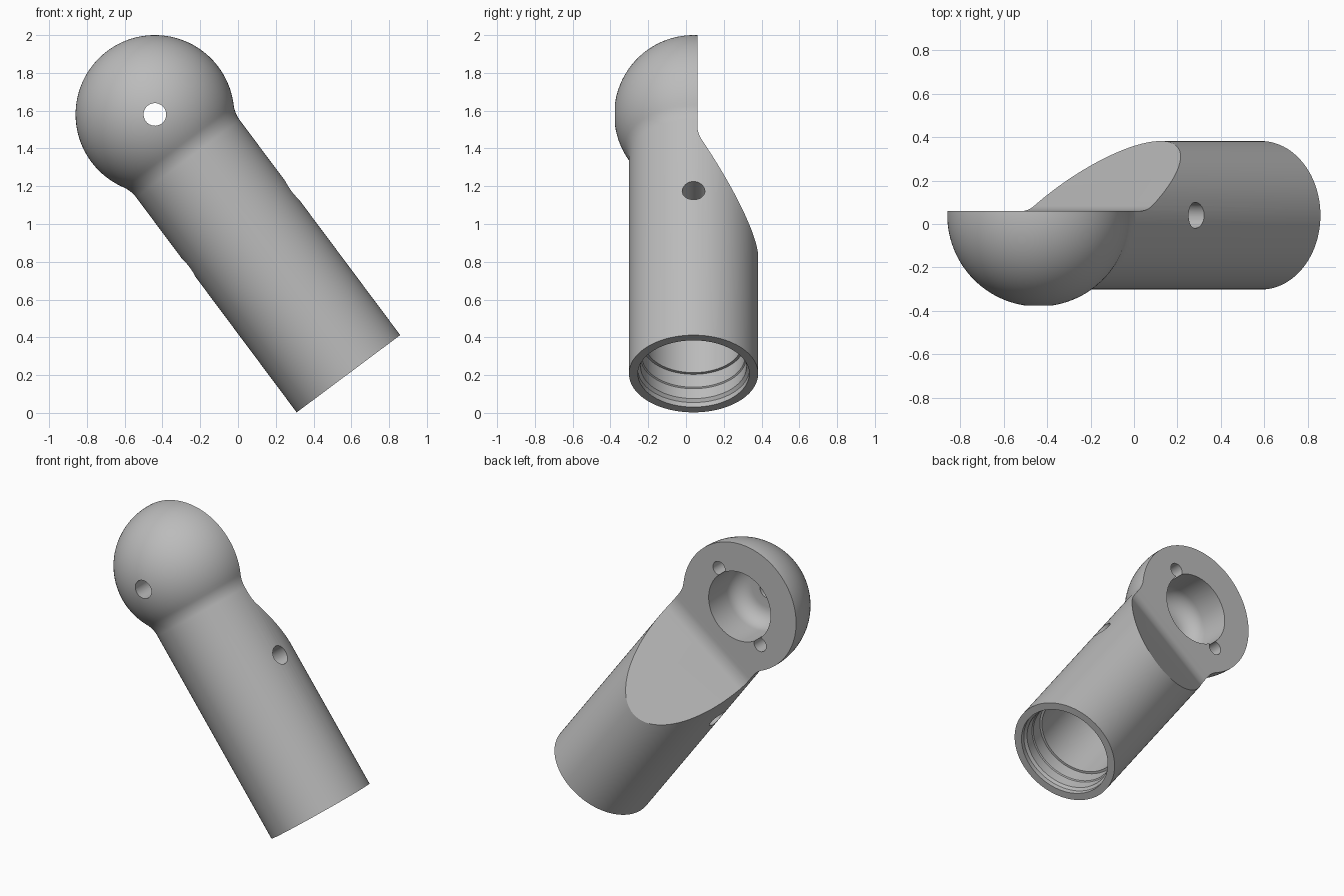
import bpy, bmesh
from math import sin, cos, tan, pi, atan2, sqrt, radians
from mathutils import Matrix, Vector

default = bpy.data.objects.get("Cube")
if default:
    bpy.data.objects.remove(default, do_unlink=True)

BALL, TUBE, FILLET, LENGTH = 0.42, 0.342, 0.17, 1.713
FLAT = 0.02                    # flat face, measured from the tube axis
TILT = radians(-36.74)

grey = bpy.data.materials.new("plain grey")
grey.use_nodes = True
colour = (0.5, 0.5, 0.5, 1)
grey.diffuse_color = colour
grey.node_tree.nodes["Principled BSDF"].inputs["Base Color"].default_value = colour


def make_object(name, bm, matrix=Matrix()):
    bmesh.ops.recalc_face_normals(bm, faces=bm.faces)
    mesh = bpy.data.meshes.new(name)
    bm.to_mesh(mesh)
    bm.free()
    mesh.transform(matrix)
    mesh.materials.append(grey)
    obj = bpy.data.objects.new(name, mesh)
    bpy.context.collection.objects.link(obj)
    return obj


def lathe(name, profile, matrix=Matrix(), steps=96):
    """Turn (radius, height) points about z; both ends lie on the axis."""
    bm = bmesh.new()
    verts = [bm.verts.new((r, 0, h)) for r, h in profile]
    edges = [bm.edges.new(pair) for pair in zip(verts, verts[1:])]
    bmesh.ops.spin(bm, geom=verts + edges, axis=(0, 0, 1), cent=(0, 0, 0),
                   angle=2 * pi, steps=steps)
    bmesh.ops.remove_doubles(bm, verts=bm.verts, dist=0.0001)
    return make_object(name, bm, matrix)


def rod(name, radius, low, high, matrix=Matrix(), steps=32):
    return lathe(name, [(0, low), (radius, low), (radius, high), (0, high)],
                 matrix, steps)


def arc(cx, cy, radius, start, end, count):
    return [(cx + radius * cos(start + (end - start) * i / count),
             cy + radius * sin(start + (end - start) * i / count))
            for i in range(count + 1)]


# Body: ball blended into a straight tube, turned about the tube axis
drop = sqrt((BALL + FILLET) ** 2 - (TUBE + FILLET) ** 2)
meet = atan2(drop, TUBE + FILLET)
profile = [(0, BALL)] + arc(0, 0, BALL, pi / 2, -meet, 40)[1:]
profile += arc(TUBE + FILLET, -drop, FILLET, pi - meet, pi, 10)[1:]
profile += [(TUBE, -LENGTH), (0, -LENGTH)]
body = lathe("angled_joint_body", profile)

# Relief cutter: flat across the ball, then a rounded ramp out of the tube
SLOPE, BEND = radians(30), 0.19
corner = -0.38
bend_start = corner + BEND * tan(SLOPE / 2)
outer = 0.8
side = [(outer, outer), (FLAT, outer)]
side += arc(FLAT + BEND, bend_start, BEND, pi, pi + SLOPE, 10)
side += [(outer, corner - (outer - FLAT) / tan(SLOPE))]
bm = bmesh.new()
face = bm.faces.new([bm.verts.new((-1, y, z)) for y, z in side])
pushed = bmesh.ops.extrude_face_region(bm, geom=[face])["geom"]
bmesh.ops.translate(bm, vec=(2, 0, 0),
                    verts=[v for v in pushed if isinstance(v, bmesh.types.BMVert)])
cutters = [make_object("relief_cutter", bm)]

# Stepped bore in the open end of the tube
steps = [(0, -0.1), (0.295, -0.1), (0.295, 0.03), (0.28, 0.045), (0.28, 0.11),
         (0.273, 0.115), (0.273, 0.2), (0.258, 0.2), (0.258, 0.6), (0, 0.6)]
cutters.append(lathe("bore_cutter", [(r, h - LENGTH) for r, h in steps]))

# Cross hole through the tube
across = Matrix.Rotation(pi / 2, 4, 'Y')
cutters.append(rod("cross_hole_cutter", 0.06, -0.6, 0.6,
                   Matrix.Translation((0, 0, 0.955 - LENGTH)) @ across))

# Round pocket with a curved floor, pin hole and two key notches in the flat
facing = Matrix.Translation((0, FLAT, 0)) @ Matrix.Rotation(-pi / 2, 4, 'X')
pocket = [(0, 0.1), (0.23, 0.1)] + arc(0.12, -0.19, 0.11, 0, -pi / 2, 10) + [(0, -0.3)]
cutters.append(lathe("pocket_cutter", pocket, facing, 64))
cutters.append(rod("pin_hole_cutter", 0.06, -0.6, 0.05, facing))
for sign in (-1, 1):
    turn = radians(18)
    place = Matrix.Translation((sign * 0.265 * cos(turn), 0, sign * 0.265 * sin(turn)))
    cutters.append(rod("notch_cutter", 0.045, -0.1, 0.1, place @ facing, 24))

# Cut everything out of the body, then discard the cutters
for cutter in cutters:
    mod = body.modifiers.new(cutter.name, 'BOOLEAN')
    mod.operation, mod.solver, mod.object = 'DIFFERENCE', 'EXACT', cutter
graph = bpy.context.evaluated_depsgraph_get()
result = bpy.data.meshes.new_from_object(body.evaluated_get(graph))
body.modifiers.clear()
body.data = result
for cutter in cutters:
    bpy.data.objects.remove(cutter, do_unlink=True)
result.materials.clear()
result.materials.append(grey)
for poly in result.polygons:
    poly.material_index = 0

# Lean the joint over and stand it on the ground
result.transform(Matrix.Translation((-0.44, 0.04, 1.58)) @ Matrix.Rotation(TILT, 4, 'Y'))
bpy.context.view_layer.objects.active = body
body.select_set(True)
bpy.ops.object.shade_smooth_by_angle(angle=radians(28))
